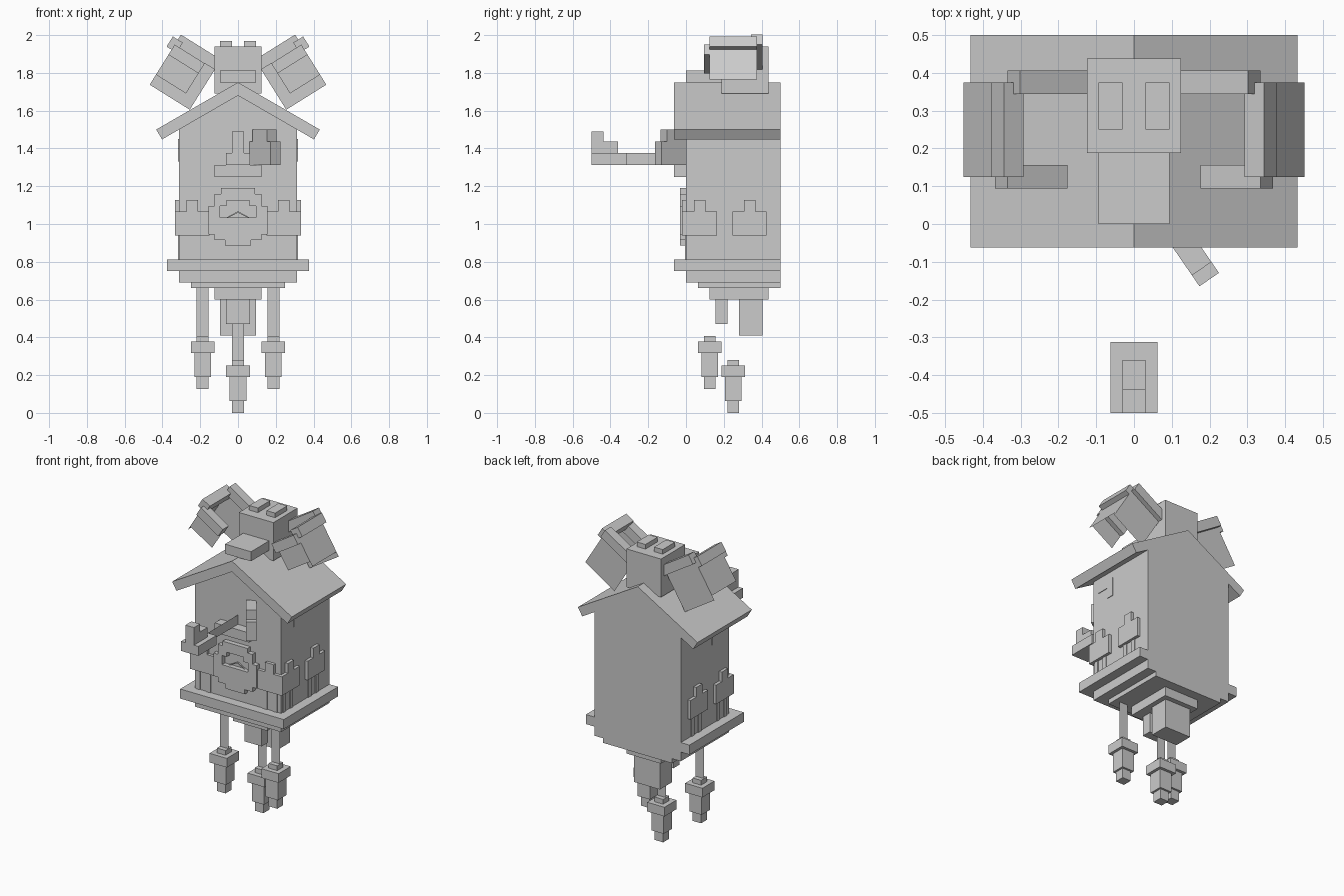
import bpy, math
from mathutils import Matrix, Vector

cube = bpy.data.objects.get("Cube")
if cube:
    bpy.data.objects.remove(cube)

grey = bpy.data.materials.new("plain_grey")
grey.use_nodes = True
grey.diffuse_color = (0.6, 0.6, 0.6, 1)
grey.node_tree.nodes["Principled BSDF"].inputs["Base Color"].default_value = (0.6, 0.6, 0.6, 1)


def add_mesh(name, verts, faces):
    mesh = bpy.data.meshes.new(name)
    mesh.from_pydata(verts, [], faces)
    mesh.materials.append(grey)
    obj = bpy.data.objects.new(name, mesh)
    bpy.context.collection.objects.link(obj)
    return obj


def prism(name, outline, y0, y1, mat=None):
    """Extrude an (x, z) outline along y; equal y values give a flat sheet."""
    n = len(outline)
    verts = [Vector((x, y0, z)) for x, z in outline]
    faces = [tuple(range(n))]
    if y1 != y0:
        verts += [Vector((x, y1, z)) for x, z in outline]
        faces.append(tuple(range(2 * n - 1, n - 1, -1)))
        faces += [(i, i + n, (i + 1) % n + n, (i + 1) % n) for i in range(n)]
    if mat:
        verts = [mat @ v for v in verts]
    return add_mesh(name, verts, faces)


def box(name, x, y, z, mat=None):
    """Box from (min, max) ranges; an x range of zero gives a flat sheet."""
    if x[0] == x[1]:
        verts = [Vector((x[0], b, c)) for b, c in
                 ((y[0], z[0]), (y[1], z[0]), (y[1], z[1]), (y[0], z[1]))]
        return add_mesh(name, [mat @ v if mat else v for v in verts], [(0, 1, 2, 3)])
    return prism(name, [(x[0], z[0]), (x[1], z[0]), (x[1], z[1]), (x[0], z[1])], y[0], y[1], mat)


def wide(name, half, y, z):
    return box(name, (-half, half), y, z)


# House body and base
H = 0.3125
prism("house_body", [(-H, 0.69), (H, 0.69), (H, 1.505), (0, 1.685), (-H, 1.505)], 0, 0.5)
wide("base_ledge", 0.375, (-0.0625, 0.5), (0.75, 0.8125))
wide("base_step", 0.25, (0.0625, 0.5), (0.66, 0.69))
wide("base_foot", 0.125, (0.125, 0.4375), (0.6, 0.66))
wide("rear_block", 0.094, (0.28, 0.405), (0.41, 0.6))
wide("front_block", 0.0625, (0.156, 0.22), (0.47, 0.6))

# Roof slabs meeting at the ridge
for s, side in ((1, "left"), (-1, "right")):
    prism(side + "_roof", [(0, 1.75), (s * 0.433, 1.5), (s * 0.402, 1.448), (0, 1.68)], -0.0625, 0.5)


# Hanging weights on flat chains
def weight(name, x, y, z, top):
    for part, r, a, b in (("tip", 0.031, 0, 0.064), ("barrel", 0.044, 0.064, 0.19),
                          ("collar", 0.0625, 0.19, 0.25), ("cap", 0.031, 0.25, 0.281)):
        box(f"{name}_{part}", (x - r, x + r), (y - r, y + r), (z + a, z + b))
    box(name + "_chain", (x - 0.031, x + 0.031), (y, y), (z + 0.28, top))


weight("left_weight", 0.1875, 0.125, 0.127, 0.66)
weight("right_weight", -0.1875, 0.125, 0.127, 0.66)
weight("middle_weight", 0, 0.25, 0, 0.6)

# Large bird on the roof
wide("bird_head", 0.125, (0.1875, 0.4375), (1.69, 1.94))
wide("bird_beak", 0.094, (0, 0.1875), (1.75, 1.8125))
for s, side in ((1, "left"), (-1, "right")):
    box(side + "_bird_eye", sorted((s * 0.031, s * 0.094)), (0.25, 0.375), (1.94, 1.97))
    # Wing: three bars with feather sheets hanging from them, tilted upward
    m = (Matrix.Diagonal((s, 1, 1, 1)) @ Matrix.Translation((0.09, 0, 1.87))
         @ Matrix.Rotation(math.radians(-32), 4, 'Y'))
    w = side + "_wing_"
    box(w + "back_bar", (0, 0.25), (0.344, 0.406), (-0.0625, 0), m)
    box(w + "front_bar", (0.0625, 0.25), (0.094, 0.156), (-0.125, -0.0625), m)
    box(w + "side_bar", (0.219, 0.281), (0.125, 0.375), (-0.094, -0.031), m)
    box(w + "back_feathers", (0, 0.25), (0.375, 0.375), (-0.3125, -0.0625), m)
    box(w + "front_feathers", (0.0625, 0.25), (0.125, 0.125), (-0.25, -0.125), m)
    box(w + "side_feathers", (0.25, 0.25), (0.125, 0.375), (-0.281, -0.094), m)

# Clock face: stepped ring with a small opening
for i, (z0, z1, r, hole) in enumerate((
        (0.885, 0.915, 0.07, 0), (0.915, 0.945, 0.125, 0), (0.945, 1.035, 0.156, 0),
        (1.035, 1.095, 0.156, 0.094), (1.095, 1.125, 0.125, 0.06),
        (1.125, 1.16, 0.125, 0), (1.16, 1.19, 0.09, 0))):
    if hole:
        for s in (1, -1):
            box(f"clock_ring_{i}_{s}", sorted((s * hole, s * r)), (-0.031, 0), (z0, z1))
    else:
        wide(f"clock_ring_{i}", r, (-0.031, 0), (z0, z1))
prism("clock_hands", [(-0.06, 1.03), (0, 1.06), (0.06, 1.03), (0.06, 1.035),
                      (0, 1.068), (-0.06, 1.035)], -0.008, 0)

# Leaf plates with stems on the front and both side walls
plate = [(-0.09, 0.94), (0.09, 0.94), (0.09, 1.065), (0.031, 1.065),
         (0.031, 1.128), (-0.031, 1.128), (-0.031, 1.065), (-0.09, 1.065)]


def leaf(name, m):
    prism(name + "_plate", plate, -0.02, 0, m)
    for a in (-0.045, 0.03):
        box(f"{name}_stem_{a}", (a - 0.015, a + 0.015), (-0.005, 0), (0.81, 0.94), m)


for s, side in ((1, "left"), (-1, "right")):
    leaf(side + "_front_leaf", Matrix.Translation((s * 0.242, 0, 0)))
    turn = Matrix.Rotation(s * math.pi / 2, 4, 'Z')
    for y in (0.073, 0.337):
        leaf(f"{side}_side_leaf_{y}", Matrix.Translation((s * H, y, 0)) @ turn)
    # Thin worn patches high on the walls
    wall = Matrix.Translation((s * H, 0.15, 0)) @ turn
    for i, (a, b, c, d) in enumerate(((-0.1, 0.03, 1.4, 1.45), (-0.02, 0.03, 1.33, 1.4))):
        box(f"{side}_wall_patch_{i}", (s * a, s * b) if s > 0 else (-b, -a), (-0.004, 0), (c, d), wall)

# Small bird on its platform, carried by a flat arm
wide("door_sill", 0.125, (-0.0625, 0), (1.25, 1.3125))
box("bird_arm", (0, 0), (-0.3125, 0), (1.3125, 1.375))
wide("bird_platform", 0.0625, (-0.5, -0.3125), (1.3125, 1.375))
wide("small_bird_body", 0.031, (-0.5, -0.36), (1.375, 1.4375))
wide("small_bird_head", 0.031, (-0.5, -0.4375), (1.4375, 1.49))

# Open door swung outward, stepped at the top
hinge = Matrix.Translation((0.06, 0, 0)) @ Matrix.Rotation(math.radians(-55.5), 4, 'Z')
box("door_lower", (0, 0.2), (0, 0.0625), (1.3125, 1.4375), hinge)
box("door_upper", (0.03, 0.165), (0, 0.0625), (1.4375, 1.5), hinge)
